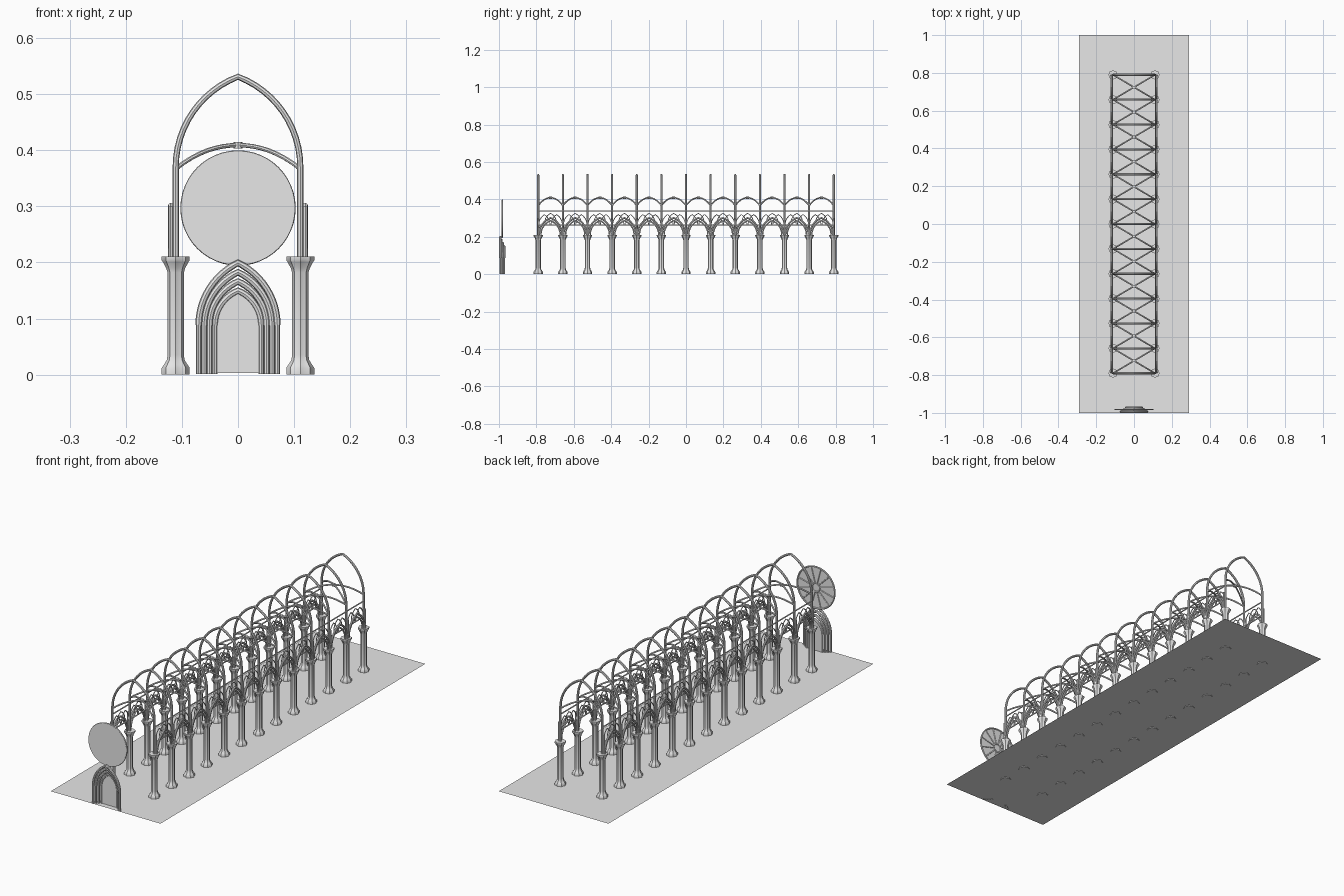
import bpy, bmesh, math
from mathutils import Vector

if "Cube" in bpy.data.objects:
    bpy.data.objects.remove(bpy.data.objects["Cube"])

stone = bpy.data.materials.new("grey stone")
stone.diffuse_color = (0.8, 0.8, 0.8, 1)
stone.use_nodes = True
stone.node_tree.nodes["Principled BSDF"].inputs["Base Color"].default_value = stone.diffuse_color

BAYS = 12
SIDE = 0.111
STEP = 1.58 / BAYS
ROWS = [-0.79 + i * STEP for i in range(BAYS + 1)]


def finish(ob, smooth=True):
    ob.data.materials.clear()
    ob.data.materials.append(stone)
    bpy.ops.object.select_all(action='DESELECT')
    ob.select_set(True)
    bpy.context.view_layer.objects.active = ob
    if smooth:
        bpy.ops.object.shade_smooth_by_angle(angle=math.radians(40))
    return ob


def mesh_object(name, bm, smooth=True):
    me = bpy.data.meshes.new(name)
    bmesh.ops.recalc_face_normals(bm, faces=bm.faces)
    bm.to_mesh(me)
    bm.free()
    ob = bpy.data.objects.new(name, me)
    bpy.context.collection.objects.link(ob)
    return finish(ob, smooth)


def tubes(name, paths, radius, res=2, cyclic=False):
    """Round bars swept along a list of point paths, joined as one mesh."""
    cu = bpy.data.curves.new(name, 'CURVE')
    cu.dimensions = '3D'
    cu.bevel_depth = radius
    cu.bevel_resolution = res
    cu.use_fill_caps = True
    for path in paths:
        sp = cu.splines.new('POLY')
        sp.points.add(len(path) - 1)
        for p, co in zip(sp.points, path):
            p.co = (*co, 1)
        sp.use_cyclic_u = cyclic
    ob = bpy.data.objects.new(name, cu)
    bpy.context.collection.objects.link(ob)
    bpy.ops.object.select_all(action='DESELECT')
    ob.select_set(True)
    bpy.context.view_layer.objects.active = ob
    bpy.ops.object.convert(target='MESH')
    return finish(bpy.context.view_layer.objects.active)


def pointed(w, h, n=9):
    """Pointed arch as (across, up) pairs from -w to w."""
    r = (w * w + h * h) / (2 * w)
    end = math.atan2(h, r - w)
    right = [(w - r + r * math.cos(end * i / n), r * math.sin(end * i / n))
             for i in range(n + 1)]
    return [(-a, b) for a, b in right] + right[-2::-1]


# floor slab surface
bm = bmesh.new()
bm.faces.new([bm.verts.new(c) for c in
              ((-0.29, -1, 0.003), (0.29, -1, 0.003), (0.29, 1, 0.003), (-0.29, 1, 0.003))])
mesh_object("floor", bm, False)

# clustered columns with flared bases and capitals
PROFILE = [(0.025, 0), (0.025, 0.012), (0.021, 0.018), (0.016, 0.026), (0.0145, 0.035),
           (0.0145, 0.182), (0.017, 0.19), (0.023, 0.201), (0.025, 0.204), (0.025, 0.211)]
bm = bmesh.new()
SEG = 16
for sx in (-1, 1):
    for y in ROWS:
        rings = []
        for r, z in PROFILE:
            ring = []
            for k in range(SEG):
                a = 2 * math.pi * k / SEG
                rr = r * (1 if k % 2 == 0 else 0.87)
                ring.append(bm.verts.new((sx * SIDE + rr * math.cos(a), y + rr * math.sin(a), z)))
            rings.append(ring)
        for lo, hi in zip(rings, rings[1:]):
            for k in range(SEG):
                j = (k + 1) % SEG
                bm.faces.new((lo[k], lo[j], hi[j], hi[k]))
        bm.faces.new(rings[0])
        bm.faces.new(rings[-1])
mesh_object("columns", bm)

# wall shafts rising from the capitals to the vault, with pointed feet
shafts, feet = [], []
for sx in (-1, 1):
    for y in ROWS:
        shafts.append([(sx * SIDE, y, 0.21), (sx * SIDE, y, 0.37)])
        feet.append([(sx * 0.12, y, 0.21), (sx * 0.12, y, 0.30)])
tubes("wall_shafts", shafts, 0.0055)
tubes("outer_shafts", feet, 0.004)

# transverse pointed ribs
tubes("transverse_ribs",
      [[(a, y, 0.37 + b) for a, b in pointed(SIDE, 0.161, 12)] for y in ROWS], 0.0055)

# diagonal ribs and bosses over each bay
diagonals, bosses = [], []
for y in ROWS[:-1]:
    for s in (-1, 1):
        path = []
        for i in range(17):
            t = -1 + i / 8
            path.append((s * SIDE * t, y + STEP * (t + 1) / 2,
                         0.367 + 0.042 * (1 - abs(t) ** 2.1)))
        diagonals.append(path)
    bosses.append([(0, y + STEP / 2, 0.403), (0, y + STEP / 2, 0.415)])
tubes("diagonal_ribs", diagonals, 0.004)
tubes("bosses", bosses, 0.008)

# arcade arches, tracery and string courses on both sides
outer, inner, tracery, bars = [], [], [], []
for sx in (-1, 1):
    for y in ROWS[:-1]:
        mid = y + STEP / 2
        outer.append([(sx * 0.12, mid + a, 0.211 + b) for a, b in pointed(STEP / 2 - 0.004, 0.09)])
        inner.append([(sx * 0.116, mid + a, 0.211 + b) for a, b in pointed(STEP / 2 - 0.014, 0.075)])
        for off in (-0.25, 0.25):
            tracery.append([(sx * 0.113, mid + off * STEP + a, 0.264 + b)
                            for a, b in pointed(STEP / 4 - 0.003, 0.055, 6)])
        tracery.append([(sx * 0.113, mid + a, 0.28 + b) for a, b in pointed(0.03, 0.045, 6)])
    for z in (0.262, 0.337):
        bars.append([(sx * 0.113, ROWS[0], z), (sx * 0.113, ROWS[-1], z)])
tubes("arcade_arches", outer, 0.005)
tubes("inner_arches", inner, 0.004)
tubes("tracery", tracery, 0.0025, 1)
tubes("string_courses", bars, 0.003, 1)

# portal: four receding pointed orders on slim jambs
for i in range(4):
    w, top, y = 0.070 - 0.0095 * i, 0.199 - 0.0165 * i, -0.993 + 0.007 * i
    tubes(f"portal_arch_{i + 1}",
          [[(a, y, 0.088 + b) for a, b in pointed(w, top - 0.088, 12)]], 0.006)
    tubes(f"portal_jambs_{i + 1}",
          [[(s * w, y, 0.001), (s * w, y, 0.09)] for s in (-1, 1)], 0.0048)

# door panel behind the portal
bm = bmesh.new()
outline = [(-0.039, 0.003)] + [(a, 0.088 + b) for a, b in pointed(0.039, 0.06, 12)] + [(0.039, 0.003)]
face = bm.faces.new([bm.verts.new((x, -0.974, z)) for x, z in outline])
ext = bmesh.ops.extrude_face_region(bm, geom=[face])
bmesh.ops.translate(bm, vec=(0, 0.004, 0),
                    verts=[v for v in ext["geom"] if isinstance(v, bmesh.types.BMVert)])
mesh_object("door", bm)

# round window: plain disc, rim, hub and spokes at the back
C = Vector((0, -0.985, 0.297))


def circle(r, y, n=48):
    return [(C.x + r * math.cos(2 * math.pi * k / n), y, C.z + r * math.sin(2 * math.pi * k / n))
            for k in range(n)]


bm = bmesh.new()
front = [bm.verts.new(p) for p in circle(0.101, -0.986)]
back = [bm.verts.new(p) for p in circle(0.101, -0.983)]
bm.faces.new(front)
bm.faces.new(back)
for k in range(48):
    j = (k + 1) % 48
    bm.faces.new((front[k], front[j], back[j], back[k]))
mesh_object("window_disc", bm)
tubes("window_rim", [circle(0.099, -0.982)], 0.0038, 2, True)
tubes("window_hub", [circle(0.02, -0.982, 24)], 0.003, 2, True)
spokes = []
for k in range(12):
    a = math.pi / 12 + math.pi * k / 6
    spokes.append([(C.x + r * math.cos(a), -0.982, C.z + r * math.sin(a)) for r in (0.02, 0.098)])
tubes("window_spokes", spokes, 0.0028)
